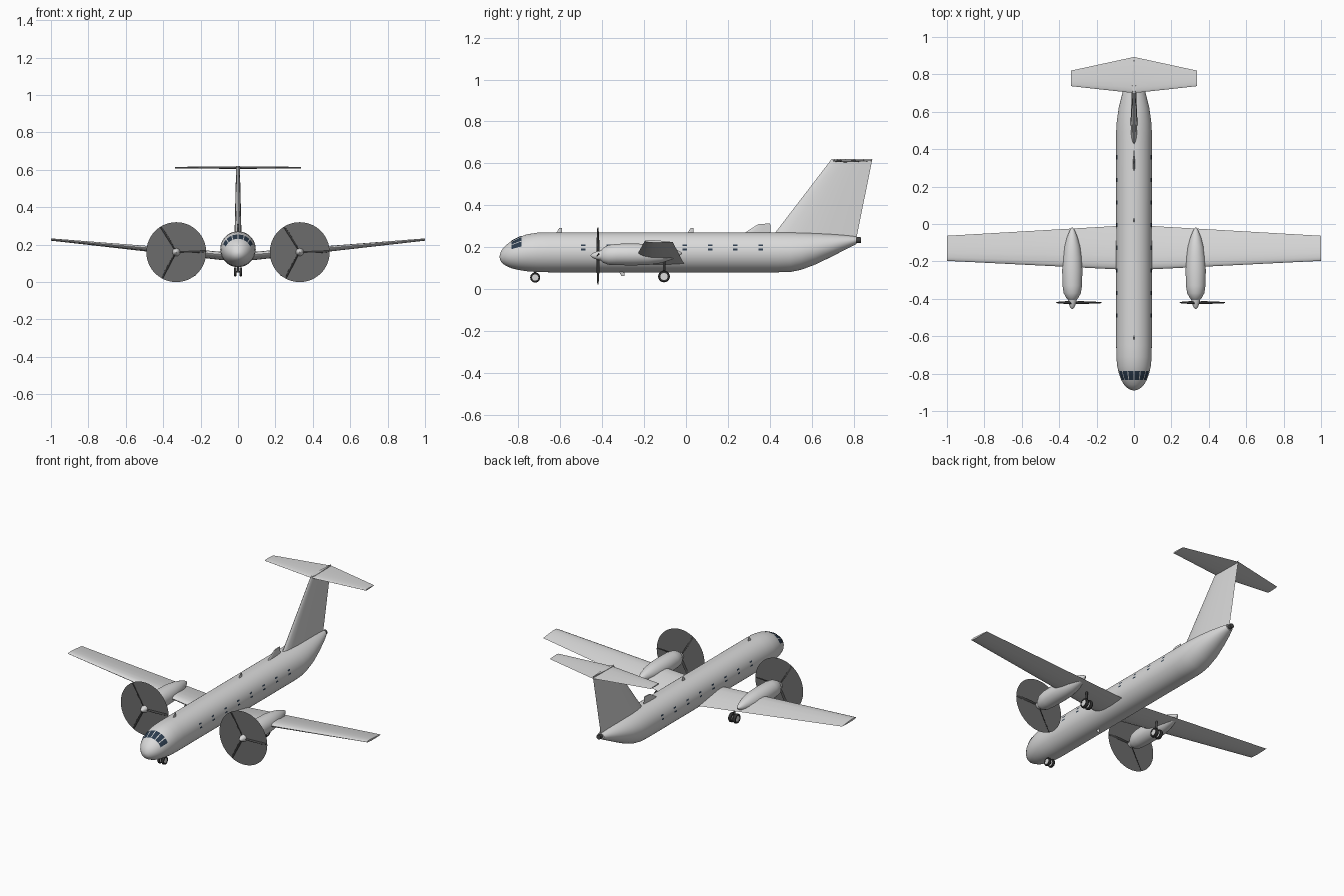
import bpy, bmesh, math
from mathutils import Vector, Matrix

cube = bpy.data.objects.get("Cube")
if cube:
    bpy.data.objects.remove(cube, do_unlink=True)


def material(name, r, g, b):
    m = bpy.data.materials.new(name)
    m.diffuse_color = (r, g, b, 1)
    m.use_nodes = True
    m.node_tree.nodes["Principled BSDF"].inputs["Base Color"].default_value = (r, g, b, 1)
    return m


PAINT = material("pale grey paint", 0.7, 0.7, 0.7)
DISC = material("propeller blur grey", 0.15, 0.15, 0.15)
BLADE = material("blade grey", 0.06, 0.06, 0.06)
GLASS = material("dark blue glass", 0.025, 0.045, 0.075)
RUBBER = material("tyre black", 0.03, 0.03, 0.03)


def finish(name, bm, mat, angle=40, normals=True):
    if normals:
        bmesh.ops.recalc_face_normals(bm, faces=bm.faces)
    mesh = bpy.data.meshes.new(name)
    bm.to_mesh(mesh)
    bm.free()
    mesh.materials.append(mat)
    ob = bpy.data.objects.new(name, mesh)
    bpy.context.collection.objects.link(ob)
    bpy.ops.object.select_all(action='DESELECT')
    bpy.context.view_layer.objects.active = ob
    ob.select_set(True)
    bpy.ops.object.shade_smooth_by_angle(angle=math.radians(angle))
    return ob


def loft(name, rings, mat, angle=40):
    """Skin a list of equal closed rings and cap both ends."""
    bm = bmesh.new()
    loops = [[bm.verts.new(p) for p in ring] for ring in rings]
    n = len(loops[0])
    for a, b in zip(loops, loops[1:]):
        for i in range(n):
            j = (i + 1) % n
            bm.faces.new((a[i], a[j], b[j], b[i]))
    bm.faces.new(loops[0])
    bm.faces.new(loops[-1])
    return finish(name, bm, mat, angle)


def body_ring(x, y, zc, hw, hh, n=48):
    return [(x + hw * math.sin(t), y, zc + hh * math.cos(t))
            for t in (math.tau * i / n for i in range(n))]


def foil(le, te, half, axis):
    """Airfoil ring between a leading and trailing edge point."""
    le, te, axis = Vector(le), Vector(te), Vector(axis)
    shape = ((0.015, .28), (.06, .6), (.15, .88), (.32, 1), (.6, .72), (.85, .3))
    up = [le.lerp(te, t) + axis * half * h for t, h in shape]
    down = [le.lerp(te, t) - axis * half * h for t, h in reversed(shape)]
    return [le] + up + [te] + down


def cylinder(name, start, end, radius, mat, n=24):
    start, end = Vector(start), Vector(end)
    d = end - start
    bm = bmesh.new()
    m = Matrix.Translation((start + end) / 2) @ d.to_track_quat('Z', 'Y').to_matrix().to_4x4()
    bmesh.ops.create_cone(bm, cap_ends=True, segments=n, radius1=radius, radius2=radius,
                          depth=d.length, matrix=m)
    return finish(name, bm, mat)


# Fuselage stations: y, bottom, top, half width
STATIONS = [(-.89, .15, .158, .004), (-.886, .135, .174, .02), (-.876, .122, .192, .036),
            (-.86, .111, .209, .052), (-.835, .100, .228, .068), (-.80, .091, .247, .081),
            (-.76, .085, .261, .090), (-.71, .081, .269, .0945), (-.65, .080, .271, .095),
            (.44, .080, .271, .095), (.50, .082, .271, .095), (.55, .092, .270, .092),
            (.62, .118, .267, .082), (.70, .157, .262, .062), (.77, .193, .256, .040),
            (.815, .216, .250, .022)]


def skin(y, a, lift=0):
    """Point on the fuselage at station y, at angle a from the crown."""
    for s, e in zip(STATIONS, STATIONS[1:]):
        if s[0] <= y <= e[0]:
            t = (y - s[0]) / (e[0] - s[0])
            b, top, w = (s[k] + (e[k] - s[k]) * t for k in (1, 2, 3))
            return ((w + lift) * math.sin(a), y,
                    (b + top) / 2 + ((top - b) / 2 + lift) * math.cos(a))


loft("fuselage", [body_ring(0, y, (b + t) / 2, w, (t - b) / 2) for y, b, t, w in STATIONS], PAINT)
cylinder("tail_exhaust", (0, .80, .233), (0, .835, .235), .014, BLADE)


# Glazing patches that follow the fuselage skin
def pane(bm, y0, y1, a0, a1, steps=4):
    a0, a1 = math.radians(a0), math.radians(a1)
    grid = [[bm.verts.new(skin(y0 + (y1 - y0) * i / steps, a0 + (a1 - a0) * j / steps, .002))
             for j in range(steps + 1)] for i in range(steps + 1)]
    for i in range(steps):
        for j in range(steps):
            bm.faces.new((grid[i][j], grid[i + 1][j], grid[i + 1][j + 1], grid[i][j + 1]))


bm = bmesh.new()
for k in range(-3, 3):
    pane(bm, -.833, -.785, k * 23 + 1.8, k * 23 + 21.2)
finish("cockpit_windows", bm, GLASS, normals=False)

bm = bmesh.new()
for k in range(8):
    y = -.49 + k * .121
    for side in (-1, 1):
        for a0, a1 in ((67, 72), (80, 85)):
            lo, hi = sorted((side * a0, side * a1))
            pane(bm, y - .011, y + .011, lo, hi, 2)
finish("cabin_windows", bm, GLASS, normals=False)

# Main wing with dihedral
UP, SIDE = (0, 0, 1), (1, 0, 0)
wing = [(-1, -.197, .229, -.063, .224, .006), (-.08, -.243, .147, -.01, .122, .021)]
wing += [(-s[0],) + s[1:] for s in reversed(wing)]
loft("main_wing", [foil((x, y0, z0), (x, y1, z1), h, UP) for x, y0, z0, y1, z1, h in wing], PAINT)

# Tail surfaces
loft("tail_fin", [foil((0, .40, .235), (0, .812, .235), .019, SIDE),
                  foil((0, .695, .620), (0, .890, .622), .010, SIDE)], PAINT)
loft("tailplane", [foil((x, y0, .612), (x, y1, .612), h, UP) for x, y0, y1, h in
                   ((-.337, .737, .820, .004), (0, .70, .893, .007), (.337, .737, .820, .004))], PAINT)
loft("dorsal_fairing", [foil((0, .27, .262), (0, .405, .262), .006, SIDE),
                        foil((0, .345, .310), (0, .402, .313), .004, SIDE)], PAINT)

# Small blade aerials
for name, y, z0, z1 in (("front_aerial", -.605, .268, .292), ("middle_aerial", .022, .268, .292),
                        ("belly_aerial", -.307, .083, .062)):
    loft(name, [foil((0, y - .014, z0), (0, y + .014, z0), .004, SIDE),
                foil((0, y, z1), (0, y + .014, z1), .002, SIDE)], PAINT)

# Engines, propellers and main landing gear
NACELLE = [(-.405, .160, .024, .026), (-.395, .161, .032, .036), (-.37, .163, .046, .047),
           (-.33, .165, .052, .051), (-.25, .165, .054, .052), (-.18, .165, .051, .050),
           (-.12, .166, .042, .042), (-.07, .168, .028, .028), (-.035, .170, .014, .013),
           (-.02, .171, .003, .003)]
SPINNER = [(-.455, .002), (-.45, .008), (-.44, .014), (-.42, .021), (-.40, .025)]
PROP_Y, PROP_Z, PROP_R = -.42, .16, .16


def wheel(name, x, y, z, r, width):
    bm = bmesh.new()
    profile = [(.62, -.5), (.9, -.5), (1, -.25), (1, .25), (.9, .5), (.62, .5)]
    n = 28
    rings = [[bm.verts.new((x + w * width, y + r * f * math.cos(math.tau * i / n),
                            z + r * f * math.sin(math.tau * i / n))) for f, w in profile]
             for i in range(n)]
    for i in range(n):
        a, b = rings[i], rings[(i + 1) % n]
        for j in range(len(profile)):
            k = (j + 1) % len(profile)
            bm.faces.new((a[j], a[k], b[k], b[j]))
    finish(name + "_tyre", bm, RUBBER)
    cylinder(name + "_hub", (x - width * .42, y, z), (x + width * .42, y, z), r * .63, PAINT)


for tag, side in (("left", 1), ("right", -1)):
    cx = side * .33
    loft(tag + "_nacelle", [body_ring(cx, y, z, w, h, 32) for y, z, w, h in NACELLE], PAINT)
    loft(tag + "_spinner", [body_ring(cx, y, PROP_Z, r, r, 24) for y, r in SPINNER], PAINT)

    bm = bmesh.new()
    bmesh.ops.create_circle(bm, cap_ends=True, segments=64, radius=PROP_R,
                            matrix=Matrix.Translation((cx, PROP_Y, PROP_Z))
                            @ Matrix.Rotation(math.pi / 2, 4, 'X'))
    finish(tag + "_propeller_disc", bm, DISC, normals=False)

    for k in range(3):
        turn = Matrix.Rotation(math.radians(-2 - 120 * k), 4, 'Y')
        rings = []
        for r, chord, twist in ((.01, .016, 60), (.06, .020, 45), (.12, .018, 32), (.156, .010, 25)):
            t = math.radians(twist)
            d = Vector((0, math.sin(t), math.cos(t))) * chord / 2
            nrm = (0, math.cos(t), -math.sin(t))
            place = Vector((cx, PROP_Y, PROP_Z))
            ring = foil(Vector((r, 0, 0)) - d, Vector((r, 0, 0)) + d, .0025, nrm)
            rings.append([place + turn @ p for p in ring])
        loft(f"{tag}_propeller_blade_{k + 1}", rings, BLADE)

    gx = side * .25
    for n, off in (("inner", -.015), ("outer", .015)):
        wheel(f"{tag}_main_{n}_wheel", gx + side * off, -.105, .06, .028, .018)
    cylinder(tag + "_main_axle", (gx - .02, -.105, .06), (gx + .02, -.105, .06), .006, BLADE, 12)
    cylinder(tag + "_main_strut", (gx, -.105, .06), (gx, -.105, .15), .006, BLADE, 12)
    wheel(tag + "_nose_wheel", side * .014, -.72, .055, .024, .014)

cylinder("nose_axle", (-.016, -.72, .055), (.016, -.72, .055), .005, BLADE, 12)
cylinder("nose_strut", (0, -.72, .055), (0, -.72, .10), .006, BLADE, 12)
